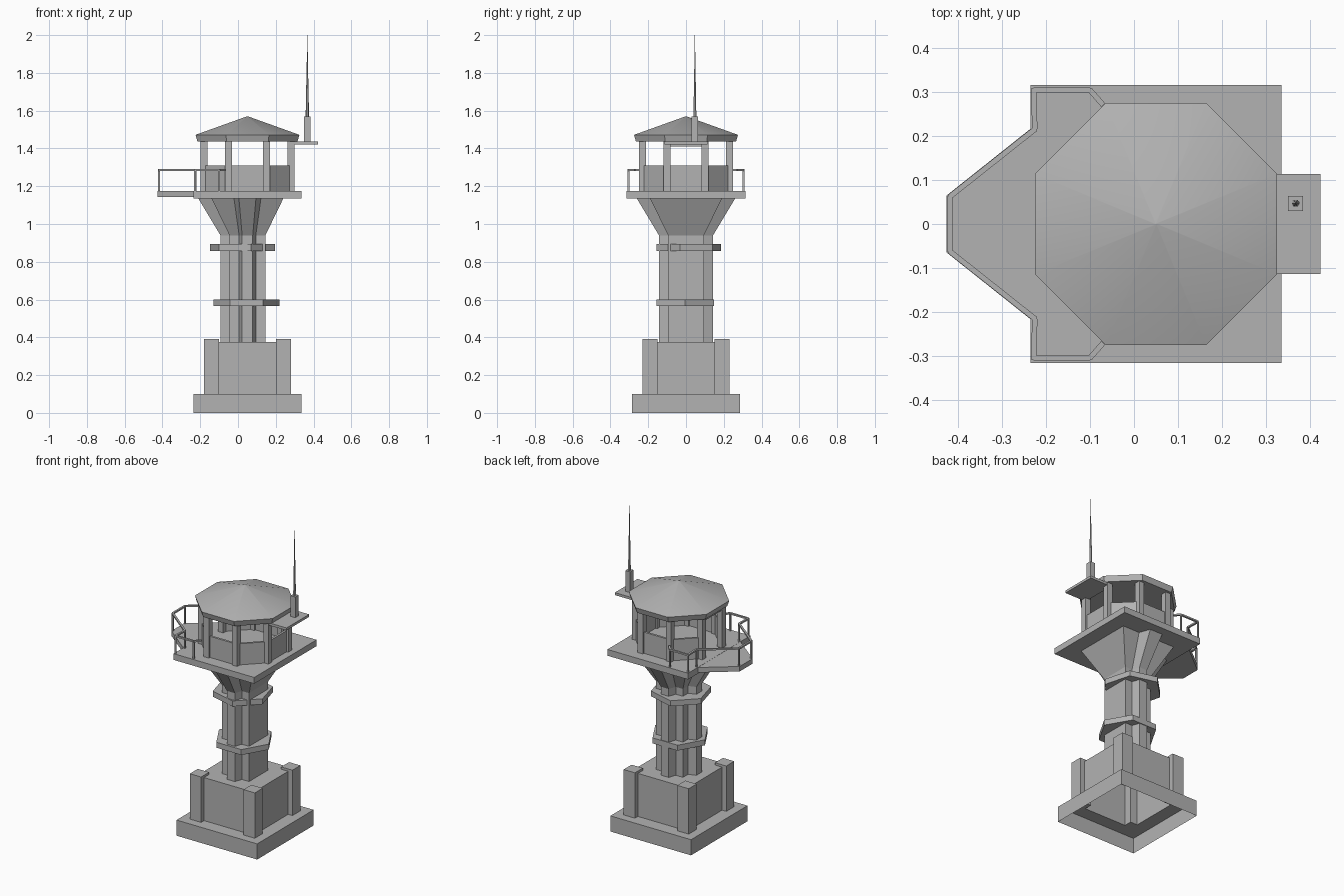
import bpy, bmesh, math
from mathutils import Vector

if "Cube" in bpy.data.objects:
    bpy.data.objects.remove(bpy.data.objects["Cube"])

CX = 0.05  # tower axis
grey = bpy.data.materials.new("concrete_grey")
grey.diffuse_color = (0.45, 0.45, 0.45, 1)
grey.use_nodes = True
grey.node_tree.nodes["Principled BSDF"].inputs["Base Color"].default_value = grey.diffuse_color


def finish(name, bm):
    bmesh.ops.recalc_face_normals(bm, faces=bm.faces)
    me = bpy.data.meshes.new(name)
    bm.to_mesh(me)
    bm.free()
    me.materials.append(grey)
    ob = bpy.data.objects.new(name, me)
    bpy.context.collection.objects.link(ob)
    return ob


def loft(name, sections, bottom=True, top=True):
    """Join plan outlines, each given as (points, z)."""
    bm = bmesh.new()
    rings = [[bm.verts.new((x, y, z)) for x, y in pts] for pts, z in sections]
    n = len(rings[0])
    for a, b in zip(rings, rings[1:]):
        for i in range(n):
            j = (i + 1) % n
            bm.faces.new((a[i], a[j], b[j], b[i]))
    if bottom:
        bm.faces.new(rings[0][::-1])
    if top:
        bm.faces.new(rings[-1])
    return finish(name, bm)


def rect(x0, x1, y0, y1):
    return [(x0, y0), (x1, y0), (x1, y1), (x0, y1)]


def square(h, cx=CX, cy=0):
    return rect(cx - h, cx + h, cy - h, cy + h)


def ngon(r, n, turn=0, cx=CX, cy=0):
    return [(cx + r * math.cos(math.tau * i / n + turn),
             cy + r * math.sin(math.tau * i / n + turn)) for i in range(n)]


def octagon(a, h):
    """Octagon with apothem a and half flat length h."""
    return [(CX + x, y) for x, y in
            [(a, -h), (a, h), (h, a), (-h, a), (-a, h), (-a, -h), (-h, -a), (h, -a)]]


def bar(name, p, q, w, h):
    """Box between two points, w wide and h high (or deep for a post)."""
    p, q = Vector(p), Vector(q)
    d = (q - p).normalized()
    ref = Vector((1, 0, 0)) if abs(d.z) > 0.9 else Vector((0, 0, 1))
    s = d.cross(ref).normalized() * w / 2
    u = s.cross(d).normalized() * h / 2
    bm = bmesh.new()
    a, b = [[bm.verts.new(e + s * i + u * j) for i, j in
             ((-1, -1), (1, -1), (1, 1), (-1, 1))] for e in (p, q)]
    for i in range(4):
        j = (i + 1) % 4
        bm.faces.new((a[i], a[j], b[j], b[i]))
    bm.faces.new(a[::-1])
    bm.faces.new(b)
    return finish(name, bm)


# Hollow plinth and the block above it, both open underneath
loft("plinth", [(square(0.285), 0), (square(0.285), 0.1), (square(0.2), 0.1),
                (square(0.2), 0.375)], bottom=False)
for sx in (-1, 1):
    for sy in (-1, 1):
        loft("corner_pier", [(square(0.04, CX + sx * 0.19, sy * 0.19), z) for z in (0.1, 0.39)])

# Shaft flaring into the deck
loft("shaft", [(square(0.095), 0.375), (square(0.095), 0.94), (square(0.19), 1.135)])


# Tapered pilasters on the front, left and back
def pilaster(inner, outer, wi, wo, ang):
    c, s = math.cos(ang), math.sin(ang)
    return [(CX + r * c - t * s, r * s + t * c) for r, t in
            [(inner, -wi), (outer, -wo), (outer, wo), (inner, wi)]]


for k in (1, 2, 3):
    a = k * math.pi / 2
    loft("pilaster", [(pilaster(0.09, 0.143, 0.046, 0.028, a), 0.375),
                      (pilaster(0.09, 0.143, 0.046, 0.028, a), 0.94),
                      (pilaster(0.18, 0.26, 0.075, 0.045, a), 1.135)])

# Collars
loft("lower_collar", [(ngon(0.176, 6, 0, 0.045, -0.005), z) for z in (0.565, 0.6)])
loft("upper_collar", [(ngon(0.177, 6, math.radians(-15), 0.024, 0.015), z) for z in (0.858, 0.893)])

# Deck and balcony
loft("deck", [(rect(-0.235, 0.335, -0.315, 0.315), z) for z in (1.135, 1.175)])
loft("balcony", [([(-0.23, 0.22), (-0.425, 0.065), (-0.425, -0.065), (-0.23, -0.22)], z)
                 for z in (1.142, 1.174)])

# Railing
half = [(-0.07, 0.27), (-0.1, 0.304), (-0.228, 0.304), (-0.225, 0.215), (-0.418, 0.062)]
path = half + [(x, -y) for x, y in half[::-1]]
for p, q in zip(path, path[1:]):
    bar("top_rail", (*p, 1.286), (*q, 1.286), 0.012, 0.01)
for p in path[1:-1]:
    bar("rail_post", (*p, 1.17), (*p, 1.288), 0.009, 0.009)

# Cabin: corner posts, low walls, and an open doorway onto the balcony
corners = octagon(0.23, 0.1)
for i, p in enumerate(corners):
    q = corners[(i + 1) % 8]
    loft("cabin_post", [(ngon(0.026, 4, math.radians(i // 2 * 90 + 45), *p), z) for z in (1.175, 1.45)])
    if i == 4:
        bar("door_lintel", (*p, 1.425), (*q, 1.425), 0.02, 0.03)
    else:
        bar("cabin_wall", (*p, 1.242), (*q, 1.242), 0.014, 0.136)

# Roof with a shallow peak
roof = loft("roof", [(octagon(0.265, 0.11), 1.437), (octagon(0.275, 0.114), 1.472),
                     (octagon(0.002, 0.0008), 1.57)])
bpy.ops.object.select_all(action="DESELECT")
roof.select_set(True)
bpy.context.view_layer.objects.active = roof
bpy.ops.object.shade_smooth_by_angle(angle=math.radians(30))

# Aerial on its bracket
loft("aerial_bracket", [(rect(0.27, 0.423, -0.114, 0.114), z) for z in (1.422, 1.438)])
loft("aerial_base", [(square(0.017, 0.367, 0.047), z) for z in (1.438, 1.57)])
loft("aerial", [(ngon(r, 6, 0, 0.367, 0.047), z) for r, z in
                ((0.009, 1.57), (0.006, 1.72), (0.003, 1.86), (0.001, 2.0))])
